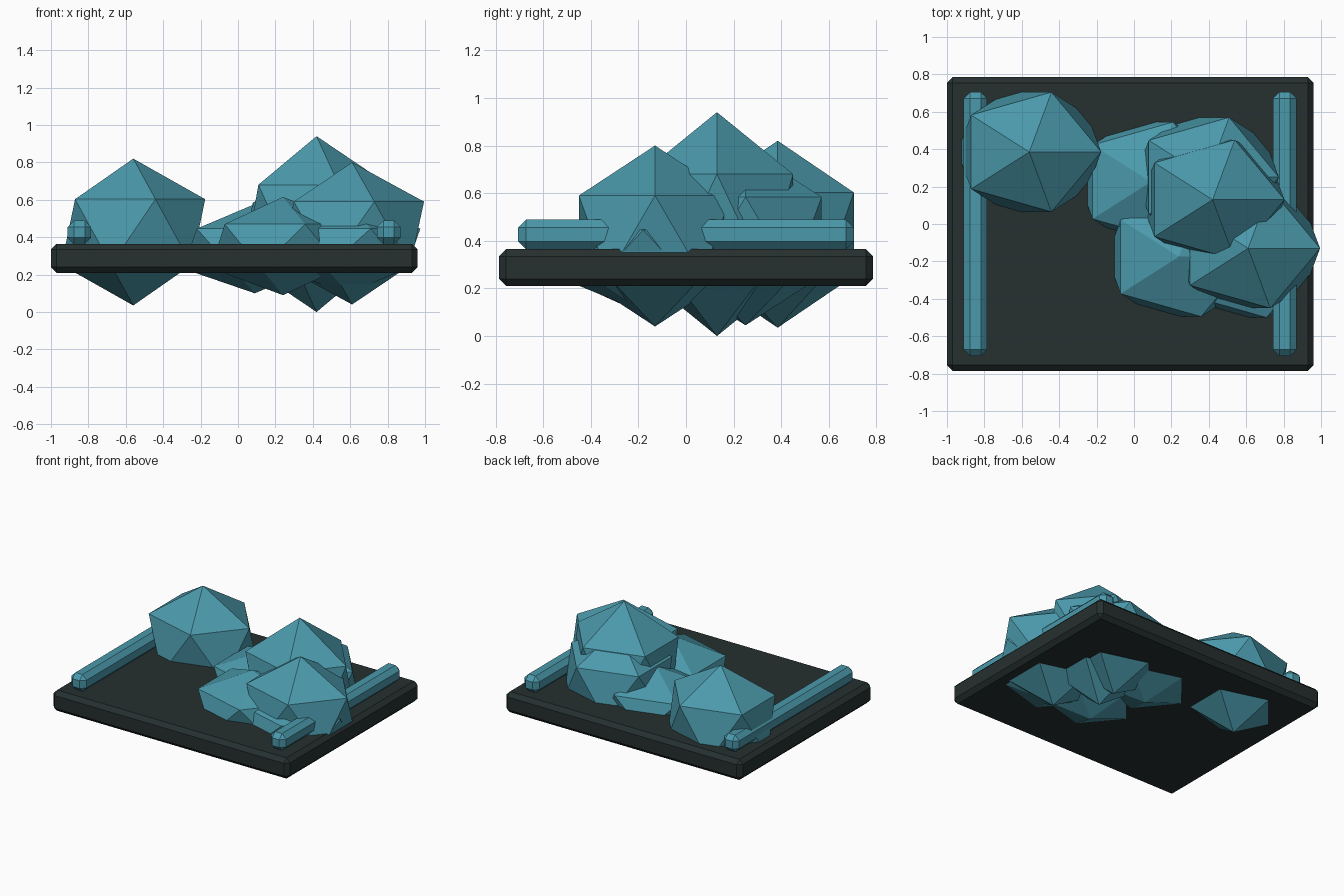
import bpy

default = bpy.data.objects.get("Cube")
if default:
    bpy.data.objects.remove(default, do_unlink=True)


def make_material(name, rgb):
    mat = bpy.data.materials.new(name)
    mat.use_nodes = True
    color = (*rgb, 1.0)
    mat.diffuse_color = color
    bsdf = next(n for n in mat.node_tree.nodes if n.type == 'BSDF_PRINCIPLED')
    bsdf.inputs["Base Color"].default_value = color
    return mat


teal = make_material("teal_stone", (0.07, 0.32, 0.41))
charcoal = make_material("charcoal", (0.019, 0.029, 0.029))


def finish(name, size, mat):
    obj = bpy.context.object
    obj.name = name
    obj.scale = size
    bpy.ops.object.transform_apply(location=False, rotation=False, scale=True)
    obj.data.materials.append(mat)
    return obj


def bevelled_box(name, center, size, bevel, mat):
    bpy.ops.mesh.primitive_cube_add(size=1, location=center)
    obj = finish(name, size, mat)
    mod = obj.modifiers.new("chamfer", 'BEVEL')
    mod.width = bevel
    mod.segments = 1


def rock(name, x, y, bottom, top):
    # Faceted stone standing on one point; all share the same footprint
    bpy.ops.mesh.primitive_ico_sphere_add(
        subdivisions=1, radius=1, location=(x, y, (bottom + top) / 2))
    finish(name, (0.43, 0.376, (top - bottom) / 2), teal)


# Tray slab and its two side rails
bevelled_box("slab", (-0.02, 0, 0.287), (1.96, 1.57, 0.155), 0.03, charcoal)
for side, x in (("right", -0.848), ("left", 0.806)):
    bevelled_box(side + "_rail", (x, 0, 0.426), (0.126, 1.41, 0.126), 0.034, teal)

# Pile of rocks set through the slab
rock("lone_rock", -0.56, 0.385, 0.035, 0.82)
rock("tall_rock", 0.42, 0.13, 0.0, 0.94)
rock("back_rock", 0.39, 0.25, 0.045, 0.79)
rock("side_rock", 0.61, -0.13, 0.04, 0.80)
rock("front_rock", 0.24, -0.175, 0.09, 0.615)
rock("middle_rock", 0.09, 0.225, 0.10, 0.577)
rock("low_rock", 0.59, -0.18, 0.10, 0.577)
